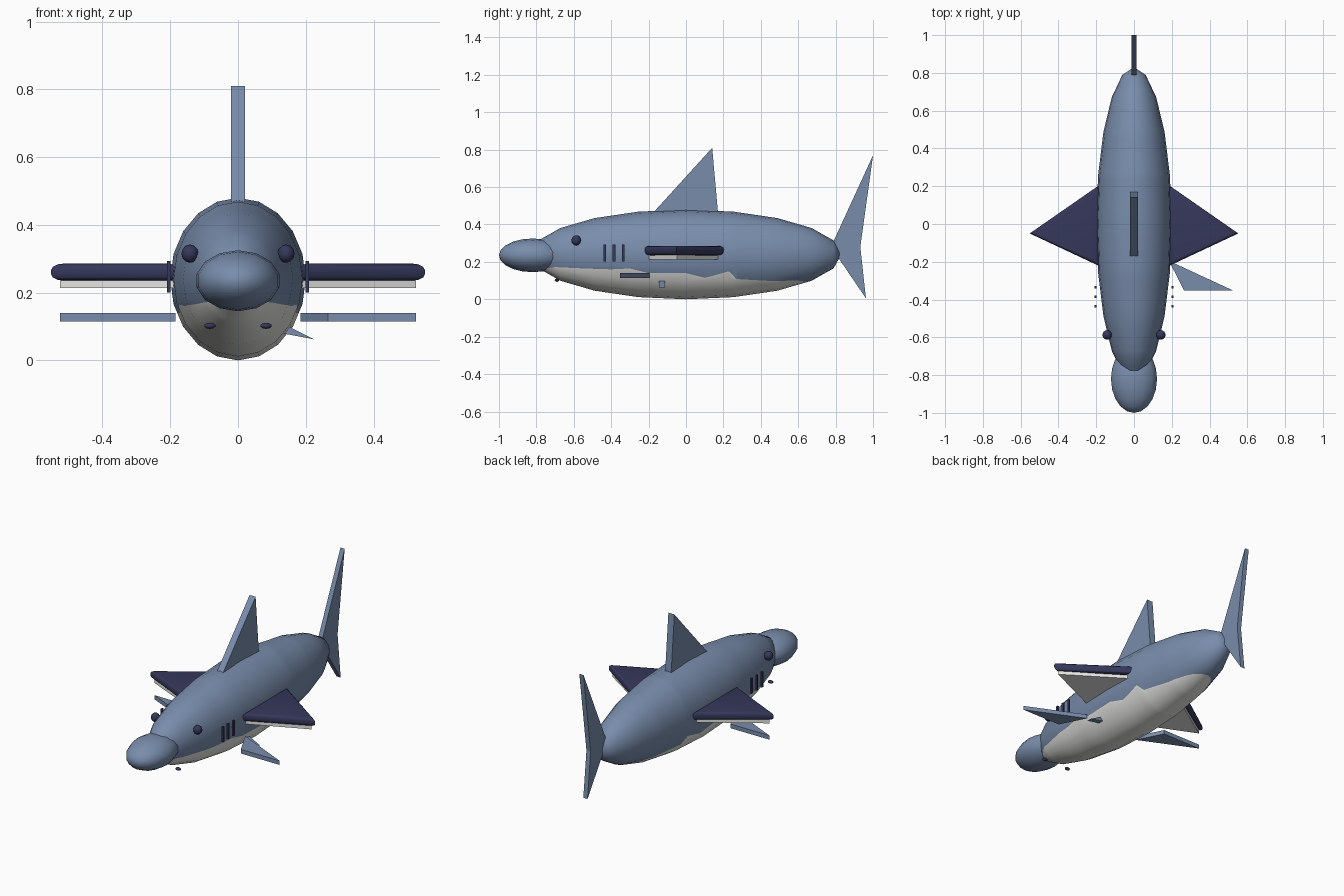
import bpy, bmesh, math
from mathutils import Vector, Matrix

if "Cube" in bpy.data.objects:
    bpy.data.objects.remove(bpy.data.objects["Cube"])


def material(name, rgb):
    m = bpy.data.materials.new(name)
    m.diffuse_color = (*rgb, 1)
    m.use_nodes = True
    m.node_tree.nodes["Principled BSDF"].inputs["Base Color"].default_value = m.diffuse_color
    return m


BLUE = material("slate_blue", (0.19, 0.265, 0.41))
WHITE = material("belly_white", (0.82, 0.82, 0.80))
NAVY = material("dark_navy", (0.036, 0.039, 0.105))


def finish(name, bm, mats, smooth=False):
    bmesh.ops.recalc_face_normals(bm, faces=bm.faces)
    for f in bm.faces:
        f.smooth = smooth
    me = bpy.data.meshes.new(name)
    bm.to_mesh(me)
    bm.free()
    for m in mats:
        me.materials.append(m)
    if smooth:
        me.set_sharp_from_angle(angle=math.radians(50))
    ob = bpy.data.objects.new(name, me)
    bpy.context.collection.objects.link(ob)
    return ob


def ellipsoid_mesh(center, radii, seg, rings):
    """Ellipsoid with its poles along y."""
    bm = bmesh.new()
    bmesh.ops.create_uvsphere(bm, u_segments=seg, v_segments=rings, radius=1)
    bmesh.ops.transform(bm, verts=bm.verts, matrix=Matrix.Translation(center)
                        @ Matrix.Diagonal((*radii, 1))
                        @ Matrix.Rotation(math.pi / 2, 4, 'X'))
    return bm


def prism(name, points, offset, mat, bevel=0):
    """Extrude a planar outline along the offset vector."""
    bm = bmesh.new()
    base = bm.faces.new([bm.verts.new(p) for p in points])
    ext = bmesh.ops.extrude_face_region(bm, geom=[base], use_keep_orig=True)
    new = [g for g in ext['geom'] if isinstance(g, bmesh.types.BMVert)]
    bmesh.ops.translate(bm, verts=new, vec=offset)
    bmesh.ops.recalc_face_normals(bm, faces=bm.faces)
    if bevel:
        rim = [e for e in bm.edges
               if abs(e.verts[0].co.z - e.verts[1].co.z) < 1e-5]
        bmesh.ops.bevel(bm, geom=rim, offset=bevel, segments=3, profile=0.5,
                        affect='EDGES', clamp_overlap=True)
    return finish(name, bm, [mat], bevel > 0)


def box(name, center, size, mat):
    bm = bmesh.new()
    bmesh.ops.create_cube(bm, size=1, matrix=Matrix.Translation(center)
                          @ Matrix.Diagonal((*size, 1)))
    return finish(name, bm, [mat])


# Body with a ragged belly seam cut into its faces
body = ellipsoid_mesh((0, 0, 0.24), (0.2, 0.83, 0.24), 20, 10)
seam = [(-0.84, 0.155), (-0.7, 0.172), (-0.55, 0.165), (-0.4, 0.16), (-0.3, 0.165),
        (-0.2, 0.14), (0.0, 0.14), (0.1, 0.115), (0.16, 0.13), (0.23, 0.15),
        (0.27, 0.108), (0.45, 0.098), (0.6, 0.1), (0.84, 0.07)]


def cut(faces, co, no):
    geom = set(faces)
    for f in faces:
        geom.update(f.edges)
        geom.update(f.verts)
    bmesh.ops.bisect_plane(body, geom=list(geom), dist=1e-5,
                           plane_co=co, plane_no=no)


for y, z in seam[1:-1]:
    cut(body.faces[:], (0, y, 0), (0, 1, 0))
for (y0, z0), (y1, z1) in zip(seam, seam[1:]):
    strip = [f for f in body.faces if y0 < f.calc_center_median().y < y1]
    cut(strip, (0, y0, z0), Vector((0, z0 - z1, y1 - y0)).normalized())
for f in body.faces:
    c = f.calc_center_median()
    for (y0, z0), (y1, z1) in zip(seam, seam[1:]):
        if y0 <= c.y < y1:
            f.material_index = int(c.z < z0 + (z1 - z0) * (c.y - y0) / (y1 - y0))
finish("body", body, [BLUE, WHITE], True)

# Snout
finish("snout", ellipsoid_mesh((0, -0.82, 0.235), (0.125, 0.18, 0.09), 14, 10),
       [BLUE], True)

# Dorsal fin and tail fin
dorsal = [(-0.2, 0.436), (0.14, 0.81), (0.174, 0.43)]
prism("dorsal_fin", [(-0.02, y, z) for y, z in dorsal], (0.04, 0, 0), BLUE)
tail = [(0.775, 0.28), (1.0, 0.77), (0.932, 0.28), (0.962, 0.005)]
prism("tail_fin", [(-0.014, y, z) for y, z in tail], (0.028, 0, 0), BLUE)

for side, s in (("left", -1), ("right", 1)):
    # Pectoral fin with a pale underside plate
    top = [(0.185, 0.205), (0.185, -0.222), (0.552, -0.05)]
    prism(side + "_pectoral_fin", [(s * x, y, 0.235) for x, y in top],
          (0, 0, 0.051), NAVY, 0.02)
    under = [(0.185, 0.175), (0.185, -0.2), (0.525, -0.048)]
    prism(side + "_pectoral_underside", [(s * x, y, 0.214) for x, y in under],
          (0, 0, 0.022), WHITE)

    # Pelvic fin, turned half round from one side to the other
    pelvic = [(0.185, -0.195), (0.265, -0.352), (0.525, -0.352)]
    prism(side + "_pelvic_fin",
          [(s * x, -0.2 + s * (y + 0.2), 0.115) for x, y in pelvic],
          (0, 0, 0.025), BLUE)

    # Gill slits
    for i in range(3):
        box(f"{side}_gill_{i + 1}", (s * 0.204, -0.435 + 0.05 * i, 0.247),
            (0.01, 0.014, 0.092), NAVY)

    # Eye and nostril
    finish(side + "_eye", ellipsoid_mesh((s * 0.142, -0.587, 0.315),
           (0.025, 0.025, 0.027), 12, 8), [NAVY], True)
    finish(side + "_nostril", ellipsoid_mesh((s * 0.083, -0.69, 0.102),
           (0.017, 0.012, 0.009), 10, 6), [NAVY], True)

# Small slanted anal fin
anal = [(0.13, 0.08), (0.14, 0.105), (0.225, 0.062)]
prism("anal_fin", [(x, -0.145, z) for x, z in anal], (0, 0.033, 0), BLUE)
